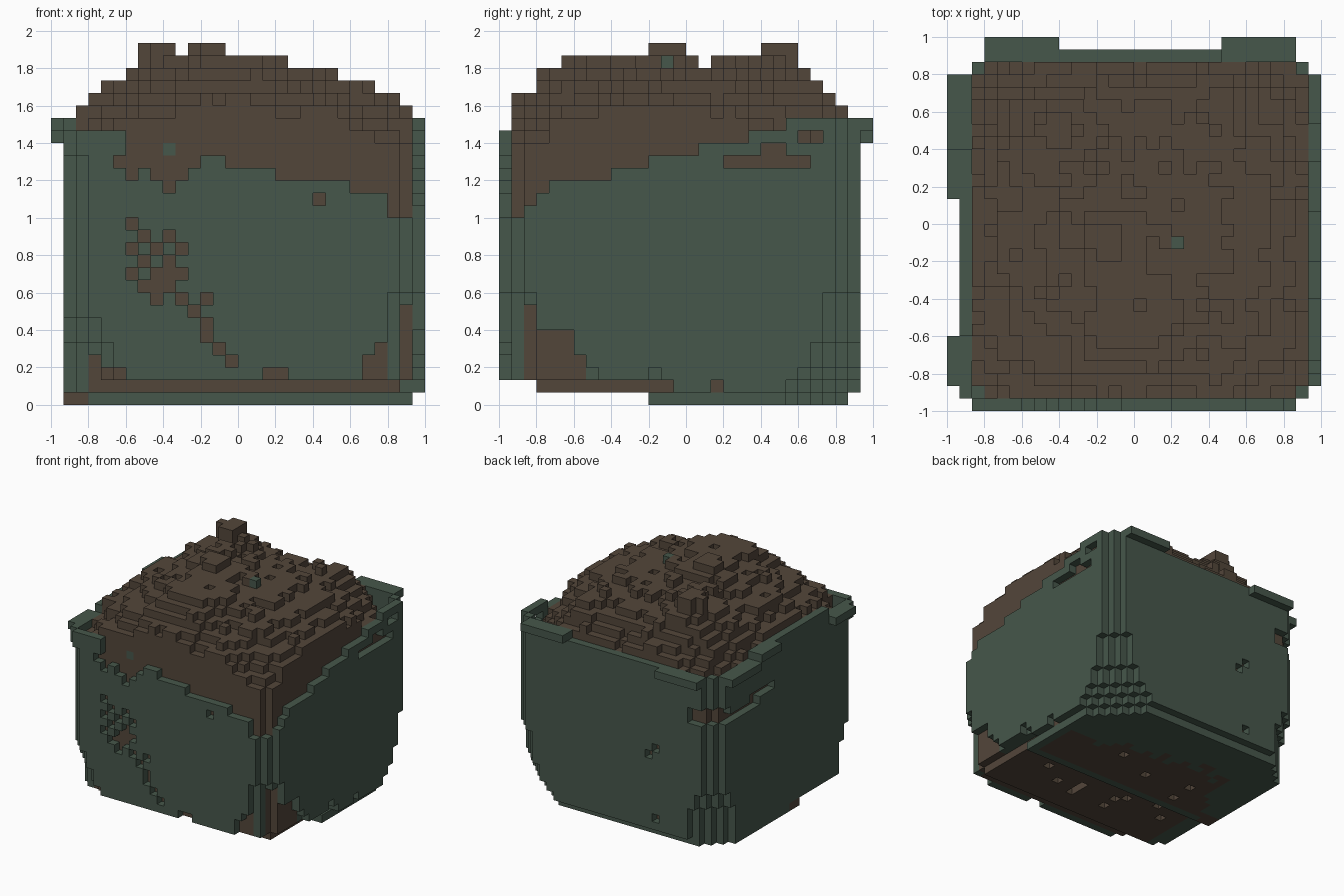
import bpy, bmesh, math, random

random.seed(4)
cube = bpy.data.objects.get("Cube")
if cube:
    bpy.data.objects.remove(cube, do_unlink=True)

V = 1 / 15          # edge length of one block
TOP = 29            # number of block layers


def material(name, rgb):
    m = bpy.data.materials.new(name)
    m.diffuse_color = (*rgb, 1)
    m.use_nodes = True
    bsdf = m.node_tree.nodes["Principled BSDF"]
    bsdf.inputs["Base Color"].default_value = (*rgb, 1)
    bsdf.inputs["Roughness"].default_value = 0.9
    return m


GREEN = material("sack green", (0.061, 0.095, 0.070))
BROWN = material("soil brown", (0.086, 0.061, 0.042))


def step(value, table, default):
    """First height whose upper limit lies above the value."""
    for limit, height in table:
        if value < limit:
            return height
    return default


# Rounded box that the sack fills, layer by layer
def inside(i, j, k):
    if k == 0 and not (1 <= i <= 28 and 12 <= j <= 27):
        return False
    if k == 1 and (j < 3 or (j < 14 and i > 27)):
        return False
    if not (1 <= i <= 29 and 0 <= j <= 28):
        return False
    dx, dy = abs(i - 15), abs(j - 14)
    if i > 15 and j > 14:
        cut = step(k, [(1, 21), (2, 22), (3, 23), (5, 24), (9, 25)], 26)
    elif i > 15:
        cut = step(k, [(2, 24), (9, 25)], 26)
    elif j < 14:
        cut = step(k, [(5, 24), (7, 25), (20, 26)], 27)
    else:
        cut = step(k, [(5, 24), (7, 25)], 26)
    return dx + dy <= cut


# Height of the cloth edge around the sack
FRONT = [(6, 22), (7, 20), (8, 19), (9, 18), (10, 17), (11, 18), (12, 19),
         (14, 20), (18, 19), (24, 18), (27, 17)]
SIDE = [(2, 14), (3, 16), (4, 17), (9, 18), (12, 19), (16, 20), (20, 21), (23, 22)]


def rim(i, j):
    if j <= 2 and i < 29:
        return step(i, FRONT, 15)
    if i >= 26:
        return step(j, SIDE, 23)
    if i < 4:
        return 23 if 6 <= j <= 20 else 22
    return 23 if i > 21 else 22


# Height of the heaped soil: a rounded dome with mounds, lower at the back
ALONG_X = [(3, 26), (5, 27), (7, 28), (10, 29), (11, 28), (14, 29), (20, 28),
           (23, 27), (26, 26), (28, 25)]
ALONG_Y = [(2, 25), (4, 27), (12, 28), (15, 29), (16, 28), (17, 27), (21, 28),
           (24, 29), (25, 28), (27, 27)]
MOUNDS = ((7.5, 23, 6.5, 2.6), (12.5, 13.5, 6, 1.6), (21.5, 25, 4, 2.2), (14, 6, 6, 2.2))


def heap(i, j):
    dx, dy = abs(i - 15), abs(j - 14)
    r = (dx ** 2.6 + dy ** 2.6) ** (1 / 2.6) / 13
    back = max(0, min(1, (j - 14) / 8))
    h = 27 - (3 + back) * r ** 3.2
    for px, py, size, rise in MOUNDS:
        h += rise * max(0, 1 - math.hypot(i - px, j - py) / size)
    h += 0.4 * math.sin(i * 0.9 + j * 0.5) * math.sin(j * 0.8 - i * 0.3)
    h += random.uniform(-0.45, 0.45)
    if math.hypot(i - 8.5, j - 22) < 1.6 or math.hypot(i - 12.5, j - 13.5) < 1.6:
        h = 29
    return max(19, round(min(h, step(i, ALONG_X, 24), step(j, ALONG_Y, 25))))


# Holes worn through the cloth: front rows by layer, then side, back and left
holes_front = {19: [5, 6], 18: [6], 16: [21], 14: [6], 13: [7, 9], 12: [6, 8, 10],
               11: [7, 9], 10: [6, 8, 9, 10], 9: [7, 8, 9], 8: [8, 10, 12], 7: [11],
               6: [12], 5: [12], 4: [13, 26], 3: [3, 14, 25, 26],
               2: [3, 4, 5, 17, 18, 25, 26]}


def hole(i, j, k):
    if j <= 3 and i in holes_front.get(k, []):
        return True
    if j <= 2 and i == 28 and 2 <= k <= 7:
        return True
    if i >= 27:
        low = (j == 2 and 4 <= k <= 7) or (3 <= j <= 5 and 2 <= k <= 5) \
            or (j == 6 and k in (2, 3)) or (j in (7, 12) and k == 2) or (j == 17 and k == 1)
        high = (k == 19 and 18 <= j <= 24) or (k == 20 and j in (21, 22)) \
            or (k == 21 and j in (24, 25))
        if low or high:
            return True
    if j >= 26 and (i, k) in ((9, 11), (10, 10), (9, 2)):
        return True
    if i <= 4 and j >= 17:
        return (k == 16 and j >= 20) or (k == 17 and (j <= 21 or j >= 26))
    return False


# Fill the block grid
cloth, soil, lip = set(), set(), set()
around = ((1, 0), (-1, 0), (0, 1), (0, -1))
for i in range(1, 30):
    for j in range(29):
        shell_top, soil_top = rim(i, j), heap(i, j)
        pit = 4 < i < 26 and 4 < j < 20 and j not in (12, 13) and random.random() < 0.07
        for k in range(TOP):
            if not inside(i, j, k):
                continue
            cell = (i, j, k)
            shell = any(not inside(i + a, j + b, k) for a, b in around)
            under = k > 0 and not inside(i, j, k - 1)
            if k == 0:
                # Base slab: soil shows through the forward part
                bare = 12 < j < 18 + (28 - i) * 0.2 + random.randint(-1, 1) \
                    and (j - 8) / 2 + random.randint(-1, 1) < i < 28
                if bare or (i < 3 and j < 14):
                    if not pit:
                        soil.add(cell)
                else:
                    cloth.add(cell)
            elif k == 1 and j < 14 and i >= 3:
                if not (pit and j < 12):
                    soil.add(cell)
            elif shell:
                if k < shell_top and not hole(i, j, k):
                    cloth.add(cell)
            elif under and k < 9 and not (k == 2 and j < 7):
                cloth.add(cell)
            elif k < soil_top:
                soil.add(cell)

# Folded lip, one block thick, standing out from the left and back edges
for cells, k in ((range(2, 6), 21), (range(17, 21), 22), (range(21, 27), 21)):
    lip |= {(0, j, k) for j in cells}
for cells, k in ((range(3, 9), 21), (range(22, 28), 22)):
    lip |= {(i, 29, k) for i in cells}

# Two scraps of cloth lying on the soil
k = max(c[2] for c in soil if c[:2] == (18, 13))
cloth |= {(18, 13, k), (9, 1, 20)}
soil -= cloth
filled = cloth | soil | lip

# Corner offsets of each block side, wound outward
SIDES = {(1, 0, 0): ((1, 0, 0), (1, 1, 0), (1, 1, 1), (1, 0, 1)),
         (-1, 0, 0): ((0, 0, 0), (0, 0, 1), (0, 1, 1), (0, 1, 0)),
         (0, 1, 0): ((0, 1, 0), (0, 1, 1), (1, 1, 1), (1, 1, 0)),
         (0, -1, 0): ((0, 0, 0), (1, 0, 0), (1, 0, 1), (0, 0, 1)),
         (0, 0, 1): ((0, 0, 1), (1, 0, 1), (1, 1, 1), (0, 1, 1)),
         (0, 0, -1): ((0, 0, 0), (0, 1, 0), (1, 1, 0), (1, 0, 0))}


def build(name, cells, mat):
    """Make one object from the open sides of its blocks."""
    bm, verts = bmesh.new(), {}
    for i, j, k in sorted(cells):
        for (a, b, c), corners in SIDES.items():
            if (i + a, j + b, k + c) in filled:
                continue
            quad = []
            for p, q, r in corners:
                key = (i + p, j + q, k + r)
                if key not in verts:
                    verts[key] = bm.verts.new((key[0] * V - 1, key[1] * V - 1, key[2] * V))
                quad.append(verts[key])
            bm.faces.new(quad)
    mesh = bpy.data.meshes.new(name)
    bm.to_mesh(mesh)
    bm.free()
    mesh.materials.append(mat)
    bpy.context.collection.objects.link(bpy.data.objects.new(name, mesh))


build("sack_cloth", cloth, GREEN)
build("sack_lip", lip, GREEN)
build("soil_heap", soil, BROWN)
